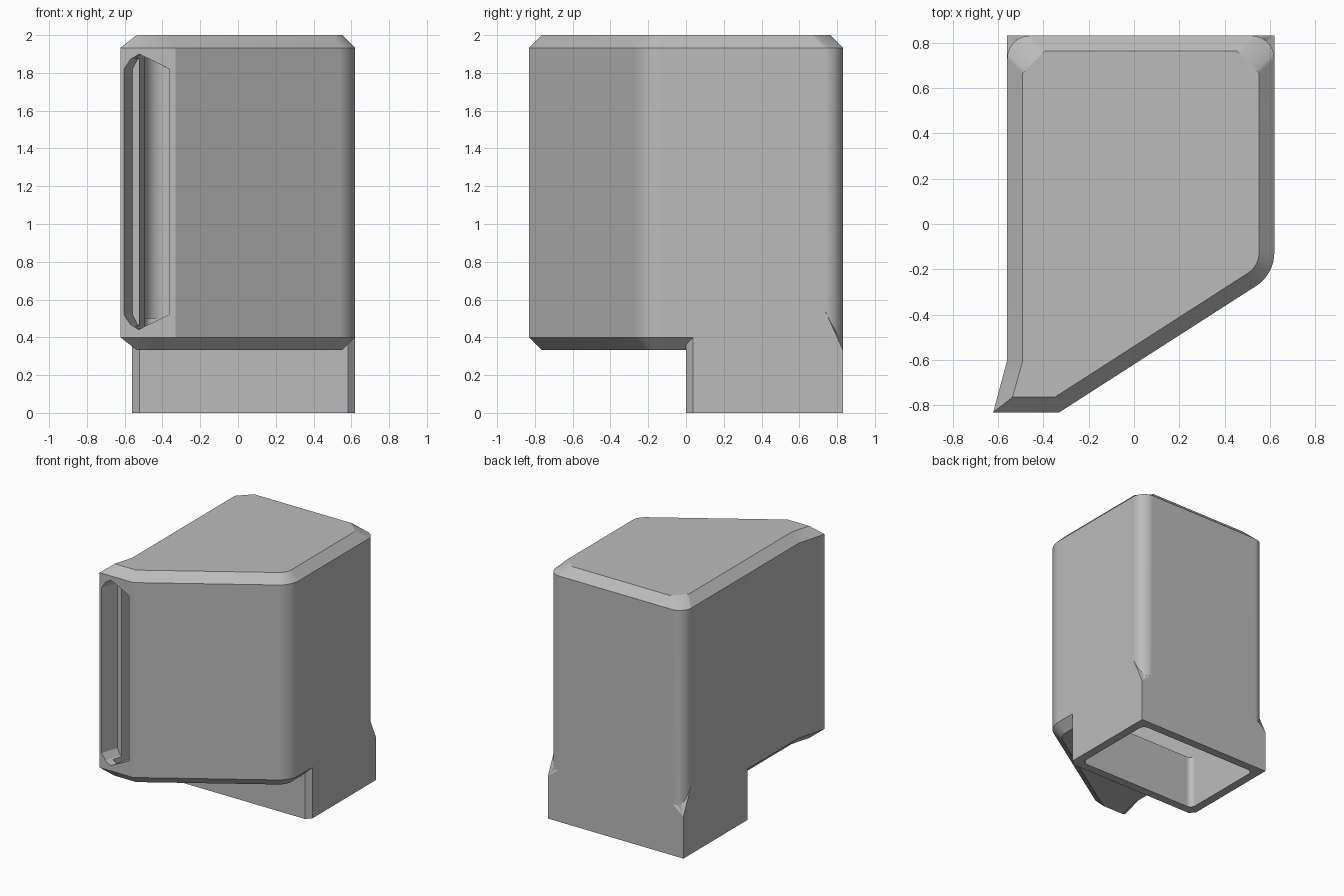
import bpy, bmesh, math
from mathutils import Vector

old = bpy.data.objects.get("Cube")
if old:
    bpy.data.objects.remove(old)

grey = bpy.data.materials.new("plain grey")
grey.use_nodes = True
grey.diffuse_color = (0.5, 0.5, 0.5, 1)
grey.node_tree.nodes["Principled BSDF"].inputs["Base Color"].default_value = (0.5, 0.5, 0.5, 1)

ARC = 8
WALL = 0.067


def corner(p, before, after, reach):
    """Arc of ARC+1 points rounding corner p, tangent at the given reach."""
    p = Vector(p)
    a = p + (Vector(before) - p).normalized() * reach
    b = p + (Vector(after) - p).normalized() * reach
    u, v = a - p, b - p
    half = u.angle(v) / 2
    axis = (u + v).normalized()
    radius = reach * math.tan(half)
    centre = p + axis * (reach / math.cos(half))
    side = Vector((-axis.y, axis.x))
    if side.dot(u) < 0:
        side = -side
    spread = math.pi / 2 - half
    pts = []
    for i in range(ARC + 1):
        t = spread * (1 - 2 * i / ARC)
        pts.append(centre + radius * (side * math.sin(t) - axis * math.cos(t)))
    return pts


def straight(a, b):
    a, b = Vector(a), Vector(b)
    return [a.lerp(b, i / ARC) for i in range(ARC + 1)]


def loft(name, rings):
    """Closed solid through rings of 3D points."""
    bm = bmesh.new()
    loops = [[bm.verts.new(p) for p in ring] for ring in rings]
    n = len(loops[0])
    for lo, hi in zip(loops, loops[1:]):
        for i in range(n):
            j = (i + 1) % n
            bm.faces.new((lo[i], lo[j], hi[j], hi[i]))
    bm.faces.new(loops[0][::-1])
    bm.faces.new(loops[-1])
    return finish(name, bm)


def finish(name, bm):
    bmesh.ops.recalc_face_normals(bm, faces=bm.faces[:])
    mesh = bpy.data.meshes.new(name)
    bm.to_mesh(mesh)
    bm.free()
    mesh.materials.append(grey)
    obj = bpy.data.objects.new(name, mesh)
    bpy.context.collection.objects.link(obj)
    return obj


def at_height(outline, z):
    return [(p[0], p[1], z) for p in outline]


def combine(target, other, operation):
    mod = target.modifiers.new(operation.lower(), 'BOOLEAN')
    mod.operation, mod.solver, mod.object = operation, 'EXACT', other
    bpy.context.view_layer.objects.active = target
    bpy.ops.object.modifier_apply(modifier=mod.name)
    bpy.data.objects.remove(other)


L, R, F, B = -0.56, 0.62, -0.832, 0.832

# Body outline, and the smaller outline of its chamfered top and bottom
nose = [(-0.622, F), (-0.33, F)]
bend, back_left, back_right = (R, -0.222), (R, B), (L, B)
outer = (nose + corner(bend, nose[1], back_left, 0.095)
         + corner(back_left, bend, back_right, 0.1)
         + corner(back_right, back_left, (L, -0.6), 0.1) + [(L, -0.6)])
l, r, f, b = L + WALL, R - WALL, F + WALL, B - WALL
nose_in = [(-0.537, f), (-0.35, f)]
bend_in = (r, -0.185)
inner = (nose_in + corner(bend_in, nose_in[1], (r, b), 0.06)
         + straight((r, b - 0.1), (r - 0.1, b))
         + straight((l + 0.1, b), (l, b - 0.1)) + [(l, -0.61)])
housing = loft("housing", [at_height(inner, 0.333), at_height(outer, 0.4),
                           at_height(outer, 1.933), at_height(inner, 2.0)])

# Square neck below the rear half, its back corners sloping into the body
c = 0.038
neck_outline = [(L + c, 0), (R - c, 0), (R, c), (R, B), (L, B), (L, c)]
neck = loft("neck", [at_height(neck_outline, 0), at_height(neck_outline, 0.6)])
bm = bmesh.new()
bm.from_mesh(neck.data)
bpy.data.objects.remove(neck)
for x, s in ((R, -1), (L, 1)):
    p = Vector((x, B, 0.33))
    normal = Vector((0, -0.1, 0.22)).cross(Vector((s * 0.1, 0, 0.08)))
    if normal.y < 0:
        normal = -normal
    cut = bmesh.ops.bisect_plane(bm, geom=bm.verts[:] + bm.edges[:] + bm.faces[:],
                                 plane_co=p, plane_no=normal, clear_outer=True)
    bmesh.ops.holes_fill(bm, edges=[e for e in bm.edges if e.is_boundary])
combine(housing, finish("neck", bm), 'UNION')

# Hollow interior following the walls
room = ([(-0.545, -0.775), (-0.366, -0.775)]
        + corner((r, -0.165), (-0.366, -0.775), (r, b), 0.06)
        + corner((r, b), (r, 0), (l, b), 0.1)
        + corner((l, b), (r, b), (l, 0), 0.1) + [(l, -0.6)])
combine(housing, loft("cavity", [at_height(room, 0.42), at_height(room, 1.92)]), 'DIFFERENCE')

# Rounded opening through the underside of the neck
box = [(l, WALL), (r, WALL), (r, b), (l, b)]
hole = []
for i, p in enumerate(box):
    hole += corner(p, box[i - 1], box[(i + 1) % 4], 0.045)
combine(housing, loft("bottom_opening", [at_height(hole, -0.1), at_height(hole, 0.5)]), 'DIFFERENCE')

# Tall slot in the narrow front face, tapering inwards on the outer side
half_slot = [(-0.366, 0.65), (-0.53, 0.73), (-0.58, 0.70), (-0.613, 0.65)]
profile = half_slot + [(x, -h) for x, h in reversed(half_slot)]


def slot_ring(y, taper):
    return [(-0.366 + (x + 0.366) * taper, y, 1.17 + h) for x, h in profile]


combine(housing, loft("front_slot", [slot_ring(-0.86, 1.0), slot_ring(-0.70, 0.78)]), 'DIFFERENCE')

# Smooth the rounded corners, keep the chamfers crisp
bpy.ops.object.select_all(action='DESELECT')
housing.select_set(True)
bpy.context.view_layer.objects.active = housing
bpy.ops.object.shade_smooth_by_angle(angle=math.radians(25))
weighted = housing.modifiers.new("even_shading", 'WEIGHTED_NORMAL')
weighted.keep_sharp = True
